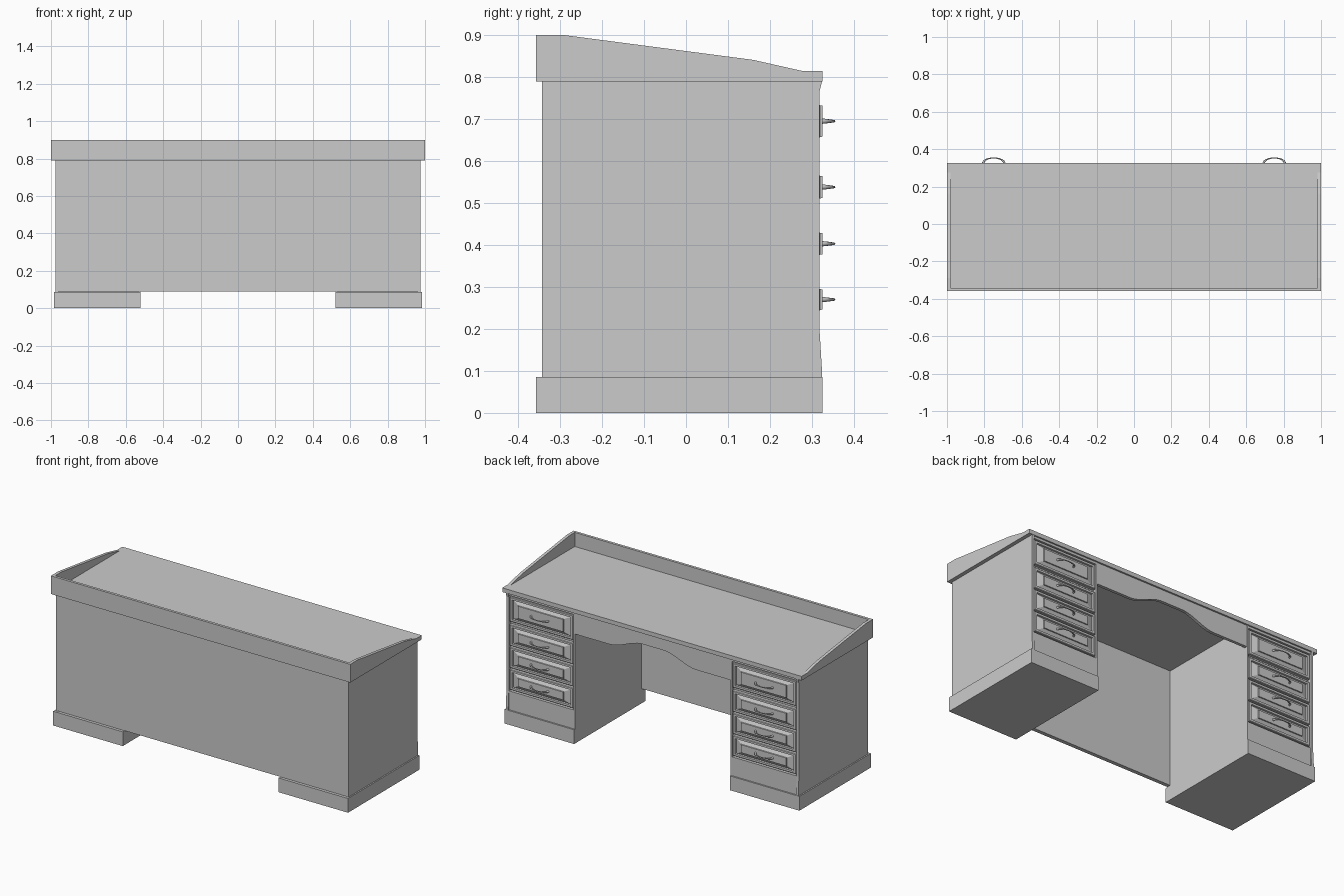
import bpy, bmesh, math

if "Cube" in bpy.data.objects:
    bpy.data.objects.remove(bpy.data.objects["Cube"])

TOP_Z, SURF_Z = 0.79, 0.815      # underside and surface of the desk top
IN_X, OUT_X = 0.52, 0.977        # pedestal inner and outer faces


def finish(name, bm, mirror=False):
    bmesh.ops.recalc_face_normals(bm, faces=bm.faces)
    me = bpy.data.meshes.new(name)
    bm.to_mesh(me)
    bm.free()
    ob = bpy.data.objects.new(name, me)
    bpy.context.collection.objects.link(ob)
    if mirror:
        ob.modifiers.new("Mirror", 'MIRROR').use_axis[0] = True
    return ob


def box(name, x, y, z, mirror=False):
    bm = bmesh.new()
    bmesh.ops.create_cube(bm, size=1)
    for v in bm.verts:
        for i, (a, b) in enumerate((x, y, z)):
            v.co[i] = a if v.co[i] < 0 else b
    return finish(name, bm, mirror)


def prism(name, pts, axis, lo, hi, mirror=False):
    """Extrude a 2D profile along axis 0 (points are y,z) or 1 (points are x,z)."""
    bm = bmesh.new()
    rings = []
    for d in (lo, hi):
        rings.append([bm.verts.new((d, a, b) if axis == 0 else (a, d, b)) for a, b in pts])
    bm.faces.new(rings[0])
    bm.faces.new(rings[1])
    n = len(pts)
    for i in range(n):
        j = (i + 1) % n
        bm.faces.new((rings[0][i], rings[0][j], rings[1][j], rings[1][i]))
    return finish(name, bm, mirror)


def drawer_front(name, x0, x1, z0, z1):
    """Nested rectangles: outer frame, small step, sloped border, raised field."""
    steps = [(0, 0, 0.295), (0, 0, 0.314), (0.003, 0.003, 0.317), (0.018, 0.015, 0.317),
             (0.020, 0.017, 0.308), (0.060, 0.036, 0.319), (0.061, 0.037, 0.325)]
    bm = bmesh.new()
    prev = None
    for ix, iz, y in steps:
        ring = [bm.verts.new(p) for p in ((x0 + ix, y, z0 + iz), (x1 - ix, y, z0 + iz),
                                          (x1 - ix, y, z1 - iz), (x0 + ix, y, z1 - iz))]
        if prev:
            for i in range(4):
                j = (i + 1) % 4
                bm.faces.new((prev[i], prev[j], ring[j], ring[i]))
        else:
            bm.faces.new(ring)
        prev = ring
    bm.faces.new(prev)
    return finish(name, bm, True)


def handle(name, cx, z):
    cu = bpy.data.curves.new(name, 'CURVE')
    cu.dimensions = '3D'
    cu.bevel_depth = 0.004
    cu.bevel_resolution = 2
    cu.use_fill_caps = True
    sp = cu.splines.new('POLY')
    n = 14
    sp.points.add(n)
    for i, p in enumerate(sp.points):
        a = math.pi * i / n
        p.co = (cx - 0.057 * math.cos(a), 0.319 + 0.034 * math.sin(a) ** 0.8, z, 1)
        p.radius = 1.7 - 1.0 * math.sin(a)
    ob = bpy.data.objects.new(name, cu)
    bpy.context.collection.objects.link(ob)


# Desk top with raised gallery on three sides
box("desk_top", (-1, 1), (-0.355, 0.325), (TOP_Z, SURF_Z))
box("gallery_front", (-1, 1), (-0.357, -0.341), (TOP_Z, 0.90))
prism("gallery_side", [(-0.357, TOP_Z), (-0.357, 0.90), (-0.29, 0.90), (0.16, 0.841),
                       (0.275, SURF_Z), (0.325, SURF_Z), (0.325, TOP_Z)], 0, 0.982, 1.0, True)

# Modesty panel
box("modesty_panel", (-OUT_X, OUT_X), (-0.343, -0.32), (0.088, TOP_Z))

# Pedestals: plinth, carcass, side panels
box("plinth", (IN_X, 0.985), (-0.357, 0.325), (0, 0.086), True)
box("carcass", (IN_X + 0.01, OUT_X - 0.01), (-0.33, 0.297), (0.08, TOP_Z), True)
side = [(-0.343, 0.08), (-0.343, TOP_Z), (0.324, TOP_Z), (0.318, 0.765),
        (0.318, 0.20), (0.324, 0.10), (0.324, 0.08)]
prism("outer_side_panel", side, 0, OUT_X - 0.016, OUT_X, True)
inner = [(min(y, 0.318), z) for y, z in side]
prism("inner_side_panel", inner, 0, IN_X, IN_X + 0.01, True)
box("toe_panel", (IN_X + 0.008, OUT_X - 0.014), (0.28, 0.316), (0.08, 0.20), True)
box("top_rail", (IN_X + 0.008, OUT_X - 0.014), (0.28, 0.316), (0.776, TOP_Z), True)

# Drawers and handles
for i, (z, h) in enumerate(((0.695, 0.148), (0.538, 0.126), (0.403, 0.124), (0.270, 0.122))):
    drawer_front(f"drawer_front_{i + 1}", IN_X + 0.013, OUT_X - 0.02, z - h / 2, z + h / 2)
    for s, label in ((1, "right"), (-1, "left")):
        handle(f"drawer_handle_{label}_{i + 1}", s * 0.75, z)

# Kneehole apron with an arched lower edge
arch = []
for i in range(41):
    x = -IN_X + 2 * IN_X * i / 40
    t = min(max((0.29 - abs(x)) / 0.22, 0), 1)
    arch.append((x, 0.66 + 0.06 * t * t * (3 - 2 * t)))
prism("kneehole_apron", [(-IN_X, TOP_Z)] + arch + [(IN_X, TOP_Z)], 1, 0.297, 0.315)
